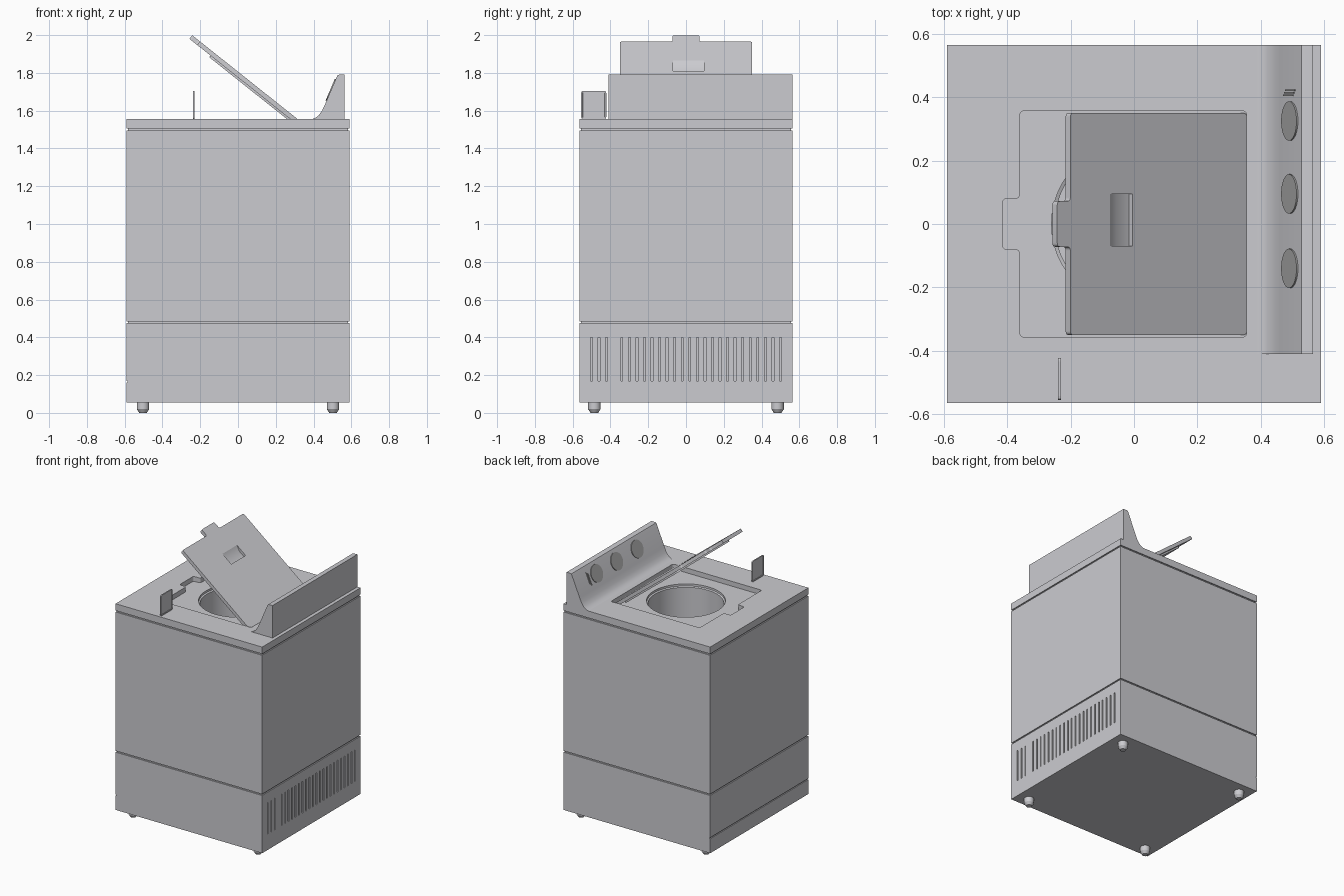
import bpy, bmesh, math
from mathutils import Vector

if "Cube" in bpy.data.objects:
    bpy.data.objects.remove(bpy.data.objects["Cube"])

X, Y, Z = Vector((1, 0, 0)), Vector((0, 1, 0)), Vector((0, 0, 1))
TOP, BASE, FLOOR = 1.555, 0.055, 1.52


def material(name, rgb):
    m = bpy.data.materials.new(name)
    m.use_nodes = True
    m.diffuse_color = (*rgb, 1)
    m.node_tree.nodes["Principled BSDF"].inputs["Base Color"].default_value = (*rgb, 1)
    return m


GREY = material("enamel grey", (0.6, 0.6, 0.63))
DARK = material("dial grey", (0.4, 0.4, 0.4))


def finish(bm, name, mat=GREY, smooth=True):
    bmesh.ops.recalc_face_normals(bm, faces=bm.faces)
    mesh = bpy.data.meshes.new(name)
    bm.to_mesh(mesh)
    bm.free()
    mesh.materials.append(mat)
    ob = bpy.data.objects.new(name, mesh)
    bpy.context.collection.objects.link(ob)
    if smooth:
        shade(ob)
    return ob


def shade(ob):
    bpy.ops.object.select_all(action='DESELECT')
    ob.select_set(True)
    bpy.context.view_layer.objects.active = ob
    bpy.ops.object.shade_smooth_by_angle(angle=math.radians(30))


def add_prism(bm, outline, depth, origin=Vector(), a=X, b=Y, c=Z):
    """Extrude a 2D outline lying in the a-b plane by depth along c."""
    face = bm.faces.new([bm.verts.new(origin + a * p + b * q) for p, q in outline])
    new = bmesh.ops.extrude_face_region(bm, geom=[face])["geom"]
    bmesh.ops.translate(bm, verts=[v for v in new if isinstance(v, bmesh.types.BMVert)], vec=c * depth)


def prism(name, outline, depth, origin=Vector(), a=X, b=Y, c=Z, mat=GREY):
    bm = bmesh.new()
    add_prism(bm, outline, depth, origin, a, b, c)
    return finish(bm, name, mat)


def rect(x0, x1, y0, y1):
    return [(x0, y0), (x1, y0), (x1, y1), (x0, y1)]


def disc(r, n=32):
    return [(r * math.cos(2 * math.pi * i / n), r * math.sin(2 * math.pi * i / n)) for i in range(n)]


def rounded(points, r):
    """Round every corner of an outline with a short arc."""
    out = []
    for i, p in enumerate(points):
        p, q, s = Vector(p), Vector(points[i - 1]), Vector(points[(i + 1) % len(points)])
        start, end = p + (q - p).normalized() * r, p + (s - p).normalized() * r
        for t in (0, 0.25, 0.5, 0.75, 1):
            out.append(start * (1 - t) ** 2 + p * 2 * t * (1 - t) + end * t * t)
    return out


def lathe(name, profile, n=24, at=(0, 0)):
    bm = bmesh.new()
    rings = [[bm.verts.new((x + at[0], y + at[1], z)) for x, y in disc(r, n)] for r, z in profile]
    for lo, hi in zip(rings, rings[1:]):
        for i in range(n):
            j = (i + 1) % n
            bm.faces.new((lo[i], lo[j], hi[j], hi[i]))
    bm.faces.new(rings[0])
    bm.faces.new(rings[-1])
    return finish(bm, name)


def cut(ob, cutter):
    mod = ob.modifiers.new("cut", 'BOOLEAN')
    mod.object, mod.solver = cutter, 'EXACT'
    bpy.context.view_layer.objects.active = ob
    bpy.ops.object.modifier_apply(modifier=mod.name)
    bpy.data.objects.remove(cutter)
    shade(ob)


def tabbed(length, half, tab, tab_half):
    return [(0, -half), (length, -half), (length, -tab_half), (tab, -tab_half),
            (tab, tab_half), (length, tab_half), (length, half), (0, half)]


# Cabinet: rectangle lofted upward, with two seam grooves around it
bm = bmesh.new()
levels = [(BASE, 0)]
for seam in (0.48, 1.5):
    levels += [(seam - 0.005, 0), (seam - 0.005, 0.008), (seam + 0.005, 0.008), (seam + 0.005, 0)]
levels.append((TOP, 0))
rings = [[bm.verts.new((x, y, z)) for x, y in rect(i - 0.59, 0.59 - i, i - 0.565, 0.565 - i)]
         for z, i in levels]
for lo, hi in zip(rings, rings[1:]):
    for k in range(4):
        bm.faces.new((lo[k], lo[k - 1], hi[k - 1], hi[k]))
bm.faces.new(rings[0])
bm.faces.new(rings[-1])
cabinet = finish(bm, "cabinet")

# Lid well in the deck, then the tub
well = rounded(tabbed(0.715, 0.357, 0.77, 0.08), 0.015)
cut(cabinet, prism("well_cutter", well, 0.2, Vector((0.355, 0, FLOOR)), -X))
cut(cabinet, lathe("tub_cutter", [(0.25, 0.75), (0.25, FLOOR - 0.02), (0.26, FLOOR - 0.015), (0.26, TOP)], 48))

# Vent slots on one side, kick panel line on the other
bm = bmesh.new()
for i in range(26):
    if i != 3:
        y = -0.5 + 0.04 * i
        add_prism(bm, rect(y - 0.005, y + 0.005, 0.17, 0.4), 0.1, X * 0.56, Y, Z, X)
cut(cabinet, finish(bm, "vent_cutter", smooth=False))
cut(cabinet, prism("kick_cutter", rect(-0.7, 0.7, 0.16, 0.168), 0.1, X * -0.584, Y, Z, -X))

# Feet
for sx in (-1, 1):
    for sy in (-1, 1):
        lathe("foot", [(0.02, 0), (0.033, 0.02), (0.033, 0.06)], 16, (0.503 * sx, 0.485 * sy))

# Control console: swept cove profile
console = [(0.565, TOP), (0.39, TOP), (0.41, 1.562), (0.428, 1.576), (0.445, 1.6), (0.46, 1.632),
           (0.523, 1.78), (0.528, 1.788), (0.537, 1.791), (0.565, 1.791)]
prism("control_console", console, 0.975, Y * -0.41, X, Z, Y)

# Dials and indicator marks on the sloping console face
slope = Vector((0.063, 0, 0.148)).normalized()
out = Vector((-slope.z, 0, slope.x))
for y in (-0.14, 0.095, 0.325):
    prism("dial", disc(0.062), 0.005, Vector((0.493, y, 1.7095)), Y, slope, out, DARK)
for i in range(5):
    prism("indicator_mark", rect(-0.003, 0.003, -0.04, 0.04), 0.003,
          Vector((0.491, 0.41 + i * 0.004 - 0.004, 1.705)) + slope * (i - 2) * 0.004, Y, slope, out, DARK) if i % 2 == 0 else None

# Open lid, built in its own tilted frame: u up the lid, w out of its top
tilt = math.radians(38.5)
u = Vector((-math.cos(tilt), 0, math.sin(tilt)))
w = Vector((math.sin(tilt), 0, math.cos(tilt)))
hinge = Vector((0.355, 0, 1.524))
lid = prism("lid", rounded(tabbed(0.71, 0.35, 0.763, 0.072), 0.012), -0.024, hinge, u, Y, w)
prism("lid_liner", rounded(rect(0.06, 0.62, -0.3, 0.3), 0.03), -0.012, hinge - w * 0.023, u, Y, w)
grip = [(0.46, 0.05), (0.46, -0.018), (0.51, -0.018), (0.55, 0), (0.55, 0.05)]
cut(lid, prism("grip_cutter", grip, 0.165, hinge - Y * 0.07, u, w, Y))

# Upright dispenser flap standing on the deck, with inset panels on both sides
flap = prism("dispenser_flap", rounded(rect(-0.555, -0.422, 1.555, 1.705), 0.012), 0.008, X * -0.239, Y, Z)
flap.data.clear_geometry()
bm = bmesh.new()
add_prism(bm, rounded(rect(-0.555, -0.422, 1.555, 1.705), 0.012), 0.008, X * -0.239, Y, Z, X)
sides = [f for f in bm.faces if len(f.verts) > 4]
bmesh.ops.inset_individual(bm, faces=sides, thickness=0.008, depth=0)
bmesh.ops.inset_individual(bm, faces=sides, thickness=0.001, depth=-0.002)
bmesh.ops.recalc_face_normals(bm, faces=bm.faces)
bm.to_mesh(flap.data)
bm.free()
